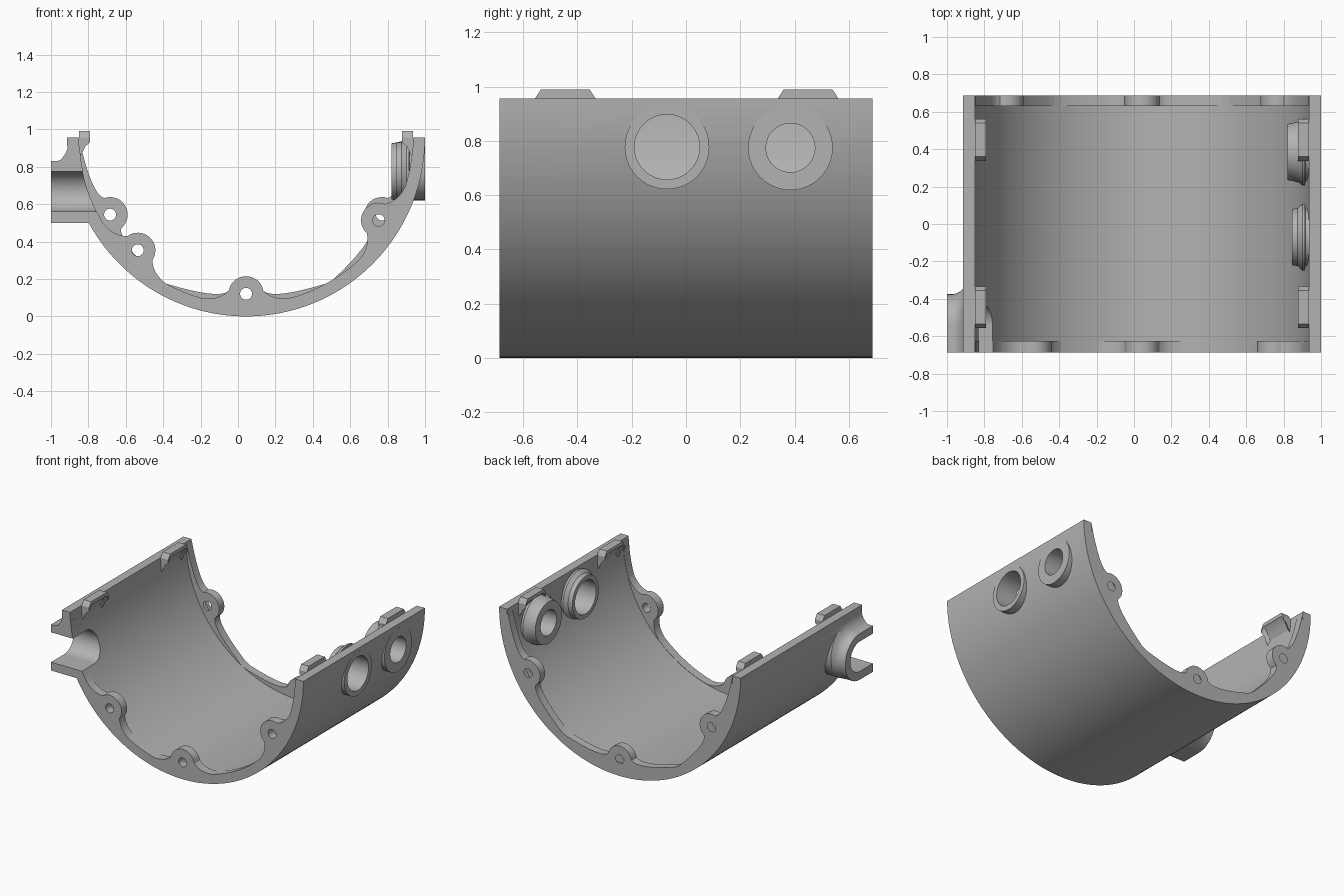
import bpy, bmesh, math
from mathutils import Vector

cube = bpy.data.objects.get("Cube")
if cube:
    bpy.data.objects.remove(cube, do_unlink=True)

CX, CZ = 0.043, 0.957        # shell axis
R_OUT, R_IN = 0.957, 0.893   # shell radii
HALF = 0.688                 # half length along y

metal = bpy.data.materials.new("grey_metal")
metal.use_nodes = True
GREY = (0.45, 0.45, 0.45, 1)
metal.diffuse_color = GREY
metal.node_tree.nodes["Principled BSDF"].inputs["Base Color"].default_value = GREY


def loft(name, rings):
    """Closed solid through a list of equal-length rings."""
    bm = bmesh.new()
    rows = [[bm.verts.new(p) for p in ring] for ring in rings]
    n = len(rows[0])
    for a, b in zip(rows, rows[1:]):
        for i in range(n):
            j = (i + 1) % n
            bm.faces.new((a[i], a[j], b[j], b[i]))
    bm.faces.new(rows[0])
    bm.faces.new(rows[-1])
    bmesh.ops.recalc_face_normals(bm, faces=bm.faces)
    mesh = bpy.data.meshes.new(name)
    bm.to_mesh(mesh)
    bm.free()
    mesh.materials.append(metal)
    obj = bpy.data.objects.new(name, mesh)
    bpy.context.collection.objects.link(obj)
    return obj


def prism_y(name, outline, y0, y1):
    return loft(name, [[(x, y, z) for x, z in outline] for y in (y0, y1)])


def polar(r, a):
    return Vector((CX + r * math.cos(a), CZ + r * math.sin(a)))


def arc(r, a0, a1, n):
    return [polar(r, a0 + (a1 - a0) * i / n) for i in range(n + 1)]


def circle(x, z, r, n=32):
    return [(x + r * math.cos(math.tau * i / n), z + r * math.sin(math.tau * i / n))
            for i in range(n)]


def combine(target, tool, operation):
    """Apply a boolean and discard the tool."""
    tool.hide_render = True
    mod = target.modifiers.new("join", "BOOLEAN")
    mod.operation, mod.solver, mod.object = operation, "EXACT", tool
    bpy.context.view_layer.objects.active = target
    bpy.ops.object.modifier_apply(modifier=mod.name)
    bpy.data.objects.remove(tool, do_unlink=True)


def bezier(a, b, c, n=8):
    return [a * (1 - t) ** 2 + b * 2 * t * (1 - t) + c * t * t
            for t in (i / n for i in range(n + 1))]


def flange_outline(lugs, reach):
    """Thin band on the inner wall with a filleted round lug at each screw."""
    start, end = math.radians(184), math.radians(356)
    inner, last = [], start
    for angle in lugs:
        out = Vector((math.cos(angle), math.sin(angle)))
        side = Vector((-out.y, out.x))
        centre = polar(LUG_D, angle)
        lug = [centre + LUG_R * (side * math.sin(p) - out * math.cos(p))
               for p in (math.radians(-80 + 10 * i) for i in range(17))]
        inner += arc(R_IN - 0.002, last, angle - reach, 8)[:-1]
        inner += bezier(polar(R_IN - 0.002, angle - reach), polar(0.88, angle - 0.16), lug[0])
        inner += lug[1:-1]
        inner += bezier(lug[-1], polar(0.88, angle + 0.16), polar(R_IN - 0.002, angle + reach))
        last = angle + reach + 0.001
    inner += arc(R_IN - 0.002, last, end, 8)
    return inner + arc(0.93, end, start, 48)


# Half-round shell, solid at first
shell = prism_y("half_shell_housing", arc(R_OUT, math.pi, math.tau, 96), -HALF, HALF)


# Open-fronted cable boss on the side wall
def slot_ring(x, r, z):
    pts = [(x, -0.54 + r * math.cos(a), z + r * math.sin(a))
           for a in (-math.pi / 2 + math.pi * i / 24 for i in range(25))]
    return [(x, -HALF, z - r)] + pts + [(x, -HALF, z + r)]


BOSS = [(-1, .165), (-.965, .165), (-.945, .17), (-.925, .183), (-.91, .2), (-.7, .2)]
combine(shell, loft("cable_boss", [slot_ring(x, r, 0.5 + r) for x, r in BOSS]), "UNION")

# Hollow out the shell
combine(shell, prism_y("bore", circle(CX, CZ, R_IN, 192), -1, 1), "DIFFERENCE")

# Screw flanges at both ends
LUG_D, LUG_R = 0.836, 0.094
front_lugs = [math.radians(a) for a in (226.2, 270, 328)]
back_lugs = [math.radians(a) for a in (209.6, 270, 330.4)]
for lugs, reach, y0, y1 in ((front_lugs, 0.26, -HALF, -0.625),
                            (back_lugs, 0.5, 0.63, HALF)):
    combine(shell, prism_y("flange", flange_outline(lugs, reach), y0, y1), "UNION")


# Round side ports, flared where they meet the inner wall
def port(name, y, z, profile):
    return loft(name, [[(x, py, pz) for py, pz in circle(y, z, r, 48)] for x, r in profile])


PORTS = ((-0.07, 0.778, 0.845, 0.12), (0.385, 0.775, 0.82, 0.09))
for y, z, x0, hole in PORTS:
    flare = [(x0, .15), (x0 + .03, .155), (.885, .165), (.9, .178), (.915, .178),
             (.916, .156), (1.0, .156)]
    combine(shell, port("port_boss", y, z, flare), "UNION")

# Locating tabs along both rims
TAB = [(-.85, .99), (-.79, .99), (-.79, .965), (-.815, .945), (-.832, .91),
       (-.86, .86), (-.885, .9), (-.885, .945), (-.85, .955)]
for flip in (False, True):
    for yc in (-0.445, 0.45):
        rings = []
        for dy, drop in ((-.112, .034), (-.1, .015), (-.09, 0), (.09, 0), (.1, .015), (.112, .034)):
            rings.append([(2 * CX - x if flip else x, yc + dy, z - drop) for x, z in TAB])
        combine(shell, loft("rim_tab", rings), "UNION")

# Openings: cable slot, ports and screw holes
combine(shell, loft("slot_cutter", [[(x, y - 0.1 if y < -0.68 else y, z)
        for x, y, z in slot_ring(x, 0.107, 0.667)] for x in (-1.1, -0.65)]), "DIFFERENCE")
for y, z, x0, hole in PORTS:
    combine(shell, port("port_cutter", y, z, [(0.7, hole), (1.1, hole)]), "DIFFERENCE")
for lugs, y in ((front_lugs, -HALF), (back_lugs, HALF)):
    for angle in lugs:
        c = polar(LUG_D, angle)
        combine(shell, prism_y("screw_cutter", circle(c.x, c.y, 0.032, 24), y - 0.1, y + 0.1),
                "DIFFERENCE")

# Smooth curves, crisp edges
bpy.ops.object.select_all(action="DESELECT")
shell.select_set(True)
bpy.context.view_layer.objects.active = shell
bpy.ops.object.shade_smooth_by_angle(angle=math.radians(30))
